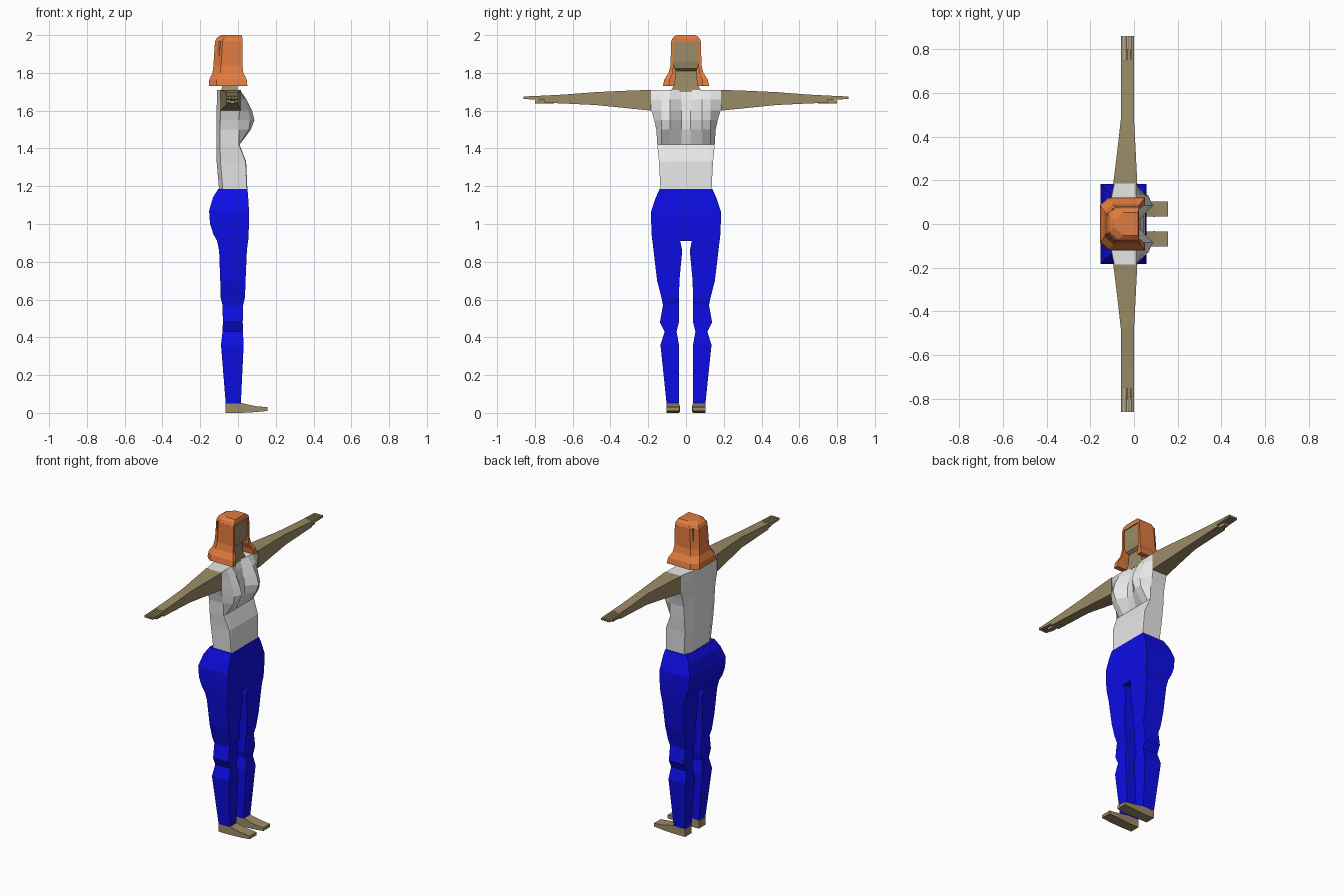
import bpy, bmesh


def material(name, rgb):
    m = bpy.data.materials.new(name)
    m.diffuse_color = (*rgb, 1)
    return m


SKIN = material("tan skin", (0.33, 0.26, 0.135))
HAIR = material("orange hair", (0.75, 0.20, 0.05))
SHIRT = material("white shirt", (0.8, 0.8, 0.8))
BLUE = material("blue trousers", (0.004, 0.004, 0.8))


def loft(name, rings, mat, mirror=False):
    """Skin a list of equal-length point rings and cap both ends."""
    bm = bmesh.new()
    vs = [[bm.verts.new(p) for p in r] for r in rings]
    n = len(rings[0])
    for a, b in zip(vs, vs[1:]):
        for i in range(n):
            j = (i + 1) % n
            bm.faces.new((a[i], a[j], b[j], b[i]))
    bm.faces.new(vs[0][::-1])
    bm.faces.new(vs[-1])
    bmesh.ops.recalc_face_normals(bm, faces=bm.faces)
    me = bpy.data.meshes.new(name)
    bm.to_mesh(me)
    bm.free()
    me.materials.append(mat)
    ob = bpy.data.objects.new(name, me)
    bpy.context.collection.objects.link(ob)
    if mirror:
        mod = ob.modifiers.new("mirror", "MIRROR")
        mod.use_axis = (False, True, False)
        mod.use_mirror_merge = False
    return ob


def rect_z(z, x0, x1, y0, y1):
    return [(x0, y0, z), (x1, y0, z), (x1, y1, z), (x0, y1, z)]


def rect_y(y, x0, x1, z0, z1):
    return [(x0, y, z0), (x1, y, z0), (x1, y, z1), (x0, y, z1)]


def rect_x(x, z0, z1, y0, y1):
    return [(x, y0, z0), (x, y1, z0), (x, y1, z1), (x, y0, z1)]


# Legs: z, back, front, inner, outer
loft("trouser_legs", [rect_z(*r) for r in [
    (0.05, -0.065, 0.015, 0.037, 0.103),
    (0.36, -0.09, 0.03, 0.037, 0.135),
    (0.43, -0.082, 0.026, 0.05, 0.113),
    (0.48, -0.08, 0.025, 0.037, 0.138),
    (0.57, -0.082, 0.027, 0.037, 0.122),
    (0.61, -0.092, 0.037, 0.037, 0.13),
    (0.70, -0.094, 0.04, 0.035, 0.153),
    (0.86, -0.10, 0.047, 0.02, 0.172),
    (0.915, -0.112, 0.054, 0.032, 0.178)]], BLUE, True)

# Hips
loft("trouser_hips", [rect_z(z, b, f, -w, w) for z, b, f, w in [
    (0.91, -0.11, 0.054, 0.178),
    (0.945, -0.13, 0.056, 0.182),
    (1.00, -0.148, 0.058, 0.184),
    (1.07, -0.153, 0.058, 0.184),
    (1.14, -0.133, 0.054, 0.16),
    (1.185, -0.105, 0.05, 0.14)]], BLUE)


# Torso with bust: half outline mirrored about y = 0
def torso_ring(z, back, w, side, outer, peak, mid):
    half = [(back, 0.09), (back + 0.02, w), (side, w), (outer, 0.13), (peak, 0.085), (mid, 0.025)]
    return [(x, y, z) for x, y in half] + [(x, -y, z) for x, y in half[::-1]]


loft("shirt_torso", [torso_ring(*r) for r in [
    (1.18, -0.10, 0.135, 0.047, 0.05, 0.05, 0.05),
    (1.33, -0.113, 0.143, 0.04, 0.043, 0.043, 0.043),
    (1.42, -0.115, 0.152, 0.005, 0.007, 0.008, 0.008),
    (1.50, -0.115, 0.157, 0.005, 0.058, 0.068, 0.03),
    (1.55, -0.114, 0.168, 0.005, 0.065, 0.087, 0.03),
    (1.60, -0.113, 0.183, 0.008, 0.053, 0.074, 0.022),
    (1.66, -0.112, 0.185, 0.012, 0.035, 0.045, 0.012),
    (1.71, -0.11, 0.185, 0.01, 0.01, 0.01, -0.005)]], SHIRT)

# Arms and palms: y, back, front, bottom, top
loft("arms", [rect_y(*r) for r in [
    (0.184, -0.095, 0.015, 1.60, 1.71),
    (0.33, -0.077, 0.008, 1.615, 1.705),
    (0.48, -0.06, 0.0, 1.63, 1.698),
    (0.65, -0.06, 0.0, 1.638, 1.685),
    (0.75, -0.06, 0.0, 1.642, 1.68)]], SKIN, True)

# Fingers and thumbs
for i in range(4):
    x = -0.06 + i * 0.0157
    loft("fingers_%d" % (i + 1), [rect_y(0.748, x, x + 0.0125, 1.656, 1.68),
                                 rect_y(0.86, x, x + 0.0125, 1.662, 1.675)], SKIN, True)
loft("thumbs", [rect_y(0.70, -0.045, -0.012, 1.637, 1.66),
                rect_y(0.80, -0.042, -0.015, 1.638, 1.654)], SKIN, True)

# Feet: x, bottom, top, inner, outer
loft("feet", [rect_x(*r) for r in [
    (-0.065, 0.0, 0.055, 0.037, 0.102),
    (0.015, 0.0, 0.053, 0.037, 0.102),
    (0.09, 0.004, 0.036, 0.033, 0.104),
    (0.155, 0.01, 0.03, 0.035, 0.103)]], SKIN, True)

# Neck and head
loft("neck_and_head", [rect_z(z, b, f, -w, w) for z, b, f, w in [
    (1.70, -0.09, 0.0, 0.085),
    (1.735, -0.082, -0.004, 0.062),
    (1.81, -0.08, -0.01, 0.055),
    (1.822, -0.10, 0.01, 0.06),
    (1.86, -0.10, 0.018, 0.07),
    (1.968, -0.10, 0.018, 0.07)]], SKIN)


# Hair: U-shaped shell open at the face, with a flared hem
def hair_ring(z, back, front, w, inner):
    half = [(back, w - 0.035), (back + 0.04, w), (front, w), (front, inner), (-0.098, inner)]
    return [(x, y, z) for x, y in half] + [(x, -y, z) for x, y in half[::-1]]


loft("hair_sides", [hair_ring(*r) for r in [
    (1.73, -0.155, 0.05, 0.122, 0.09),
    (1.765, -0.152, 0.046, 0.115, 0.085),
    (1.80, -0.135, 0.028, 0.092, 0.07),
    (1.84, -0.13, 0.024, 0.082, 0.066),
    (1.966, -0.122, 0.024, 0.079, 0.066)]], HAIR)


# Hair crown
def crown_ring(z, back, front, w):
    half = [(back, w - 0.035), (back + 0.04, w), (front, w)]
    return [(x, y, z) for x, y in half] + [(x, -y, z) for x, y in half[::-1]]


loft("hair_crown", [crown_ring(*r) for r in [
    (1.965, -0.122, 0.024, 0.079),
    (1.985, -0.112, 0.023, 0.071),
    (2.0, -0.09, 0.018, 0.052)]], HAIR)
